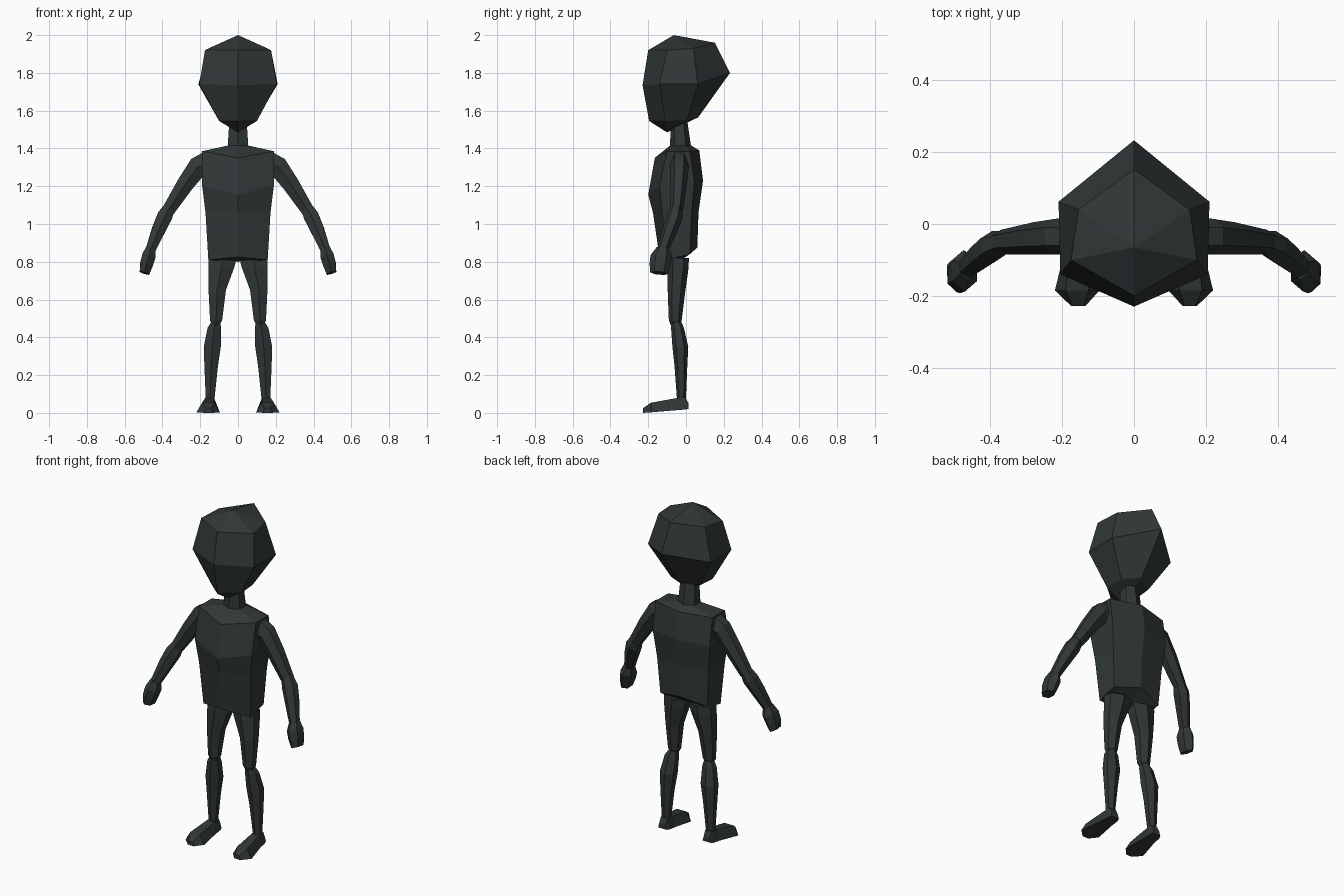
import bpy, bmesh, math
from mathutils import Vector

skin = bpy.data.materials.new("dark slate")
skin.diffuse_color = (0.03, 0.039, 0.038, 1)


def loft(name, rings, mirror=False):
    """Skin a list of vertex rings; a one-point ring closes to an apex."""
    bm = bmesh.new()
    loops = [[bm.verts.new(p) for p in r] for r in rings]
    for a, b in zip(loops, loops[1:]):
        n = max(len(a), len(b))
        for i in range(n):
            j = (i + 1) % n
            if len(a) == 1:
                bm.faces.new((a[0], b[j], b[i]))
            elif len(b) == 1:
                bm.faces.new((a[i], a[j], b[0]))
            else:
                bm.faces.new((a[i], a[j], b[j], b[i]))
    for end in (loops[0], loops[-1]):
        if len(end) > 2:
            bm.faces.new(end)
    bmesh.ops.recalc_face_normals(bm, faces=bm.faces)
    me = bpy.data.meshes.new(name)
    bm.to_mesh(me)
    bm.free()
    me.materials.append(skin)
    ob = bpy.data.objects.new(name, me)
    bpy.context.collection.objects.link(ob)
    if mirror:
        ob.modifiers.new("mirror", 'MIRROR').use_mirror_merge = False
    return ob


def body_ring(front, fside, bside, back):
    """Symmetric six-point ring: front (y,z), sides (x,y,z), back (y,z)."""
    m = lambda p: (-p[0], p[1], p[2])
    return [(0, *front), fside, bside, (0, *back), m(bside), m(fside)]


def limb(name, path, n=6):
    """Mirrored limb along sections (centre, axis, radius across, radius in y)."""
    rings = []
    for c, axis, r, ry in path:
        d = Vector(axis).normalized()
        u = (Vector((0, 1, 0)) - d * d.y).normalized()
        v = d.cross(u)
        angles = [2 * math.pi * i / n for i in range(n)]
        rings.append([Vector(c) + u * ry * math.cos(t) + v * r * math.sin(t) / math.sin(math.pi / 3)
                      for t in angles])
    return loft(name, rings, True)


# Head
loft("head", [
    [(0, -0.065, 2.0)],
    body_ring((-0.20, 1.92), (0.175, -0.10, 1.92), (0.155, 0.04, 1.93), (0.152, 1.96)),
    body_ring((-0.23, 1.735), (0.205, -0.14, 1.74), (0.21, 0.062, 1.74), (0.233, 1.80)),
    body_ring((-0.195, 1.545), (0.10, -0.11, 1.545), (0.095, 0.005, 1.55), (0.065, 1.565)),
    [(0, -0.10, 1.485)]])

# Neck
loft("neck", [
    body_ring((-0.08, 1.56), (0.045, -0.06, 1.56), (0.045, -0.015, 1.56), (0.005, 1.56)),
    body_ring((-0.085, 1.40), (0.055, -0.06, 1.40), (0.055, 0.0, 1.40), (0.028, 1.40))])

# Torso
loft("torso", [
    body_ring((-0.085, 1.415), (0.055, -0.06, 1.415), (0.055, 0.0, 1.415), (0.028, 1.415)),
    body_ring((-0.165, 1.35), (0.19, -0.10, 1.385), (0.19, 0.02, 1.385), (0.07, 1.39)),
    body_ring((-0.20, 1.155), (0.19, -0.14, 1.205), (0.19, 0.045, 1.22), (0.09, 1.23)),
    body_ring((-0.175, 1.06), (0.172, -0.125, 1.06), (0.172, 0.03, 1.06), (0.066, 1.06)),
    body_ring((-0.14, 0.825), (0.157, -0.105, 0.81), (0.157, 0.02, 0.84), (0.06, 0.875)),
    [(0, -0.04, 0.80)]])

# Arms
down = (0.56, 0, -0.83)
limb("upper_arms", [
    ((0.17, -0.035, 1.315), (1, 0, 0), 0.072, 0.05),
    ((0.215, -0.035, 1.30), (0.8, 0, -0.6), 0.055, 0.05),
    ((0.28, -0.04, 1.21), down, 0.045, 0.045),
    ((0.37, -0.05, 1.07), down, 0.034, 0.034)])
limb("forearms", [
    ((0.362, -0.05, 1.09), (0.5, -0.2, -0.83), 0.03, 0.03),
    ((0.388, -0.06, 1.04), (0.45, -0.3, -0.85), 0.04, 0.043),
    ((0.42, -0.085, 0.97), (0.4, -0.35, -0.85), 0.036, 0.04),
    ((0.462, -0.122, 0.865), (0.35, -0.3, -0.88), 0.026, 0.03)])

# Hands
hand = (0.3, -0.1, -0.95)
limb("hands", [
    ((0.462, -0.122, 0.875), hand, 0.024, 0.033),
    ((0.472, -0.13, 0.83), hand, 0.036, 0.058),
    ((0.485, -0.138, 0.785), hand, 0.034, 0.055),
    ((0.495, -0.142, 0.74), hand, 0.026, 0.048)])

# Legs
z = (0, 0, -1)
limb("thighs", [
    ((0.081, -0.04, 0.82), z, 0.074, 0.055),
    ((0.088, -0.042, 0.77), z, 0.068, 0.056),
    ((0.110, -0.050, 0.65), z, 0.046, 0.047),
    ((0.116, -0.057, 0.49), z, 0.032, 0.034),
    ((0.117, -0.057, 0.465), z, 0.020, 0.024)])
limb("shins", [
    ((0.117, -0.052, 0.485), z, 0.022, 0.026),
    ((0.125, -0.045, 0.45), z, 0.036, 0.034),
    ((0.136, -0.030, 0.35), z, 0.045, 0.042),
    ((0.142, -0.027, 0.25), z, 0.036, 0.034),
    ((0.148, -0.024, 0.06), z, 0.022, 0.023)])


# Feet
def foot_ring(x, y, low, high, wl, wh):
    return [(x - wl, y, low), (x + wl, y, low), (x + wh, y, high), (x - wh, y, high)]


loft("feet", [
    foot_ring(0.148, 0.014, 0.022, 0.05, 0.028, 0.020),
    foot_ring(0.148, -0.003, 0.018, 0.082, 0.034, 0.022),
    foot_ring(0.150, -0.052, 0.014, 0.078, 0.038, 0.024),
    foot_ring(0.158, -0.185, 0.003, 0.054, 0.062, 0.032),
    foot_ring(0.155, -0.228, 0.0, 0.025, 0.020, 0.015)], True)
